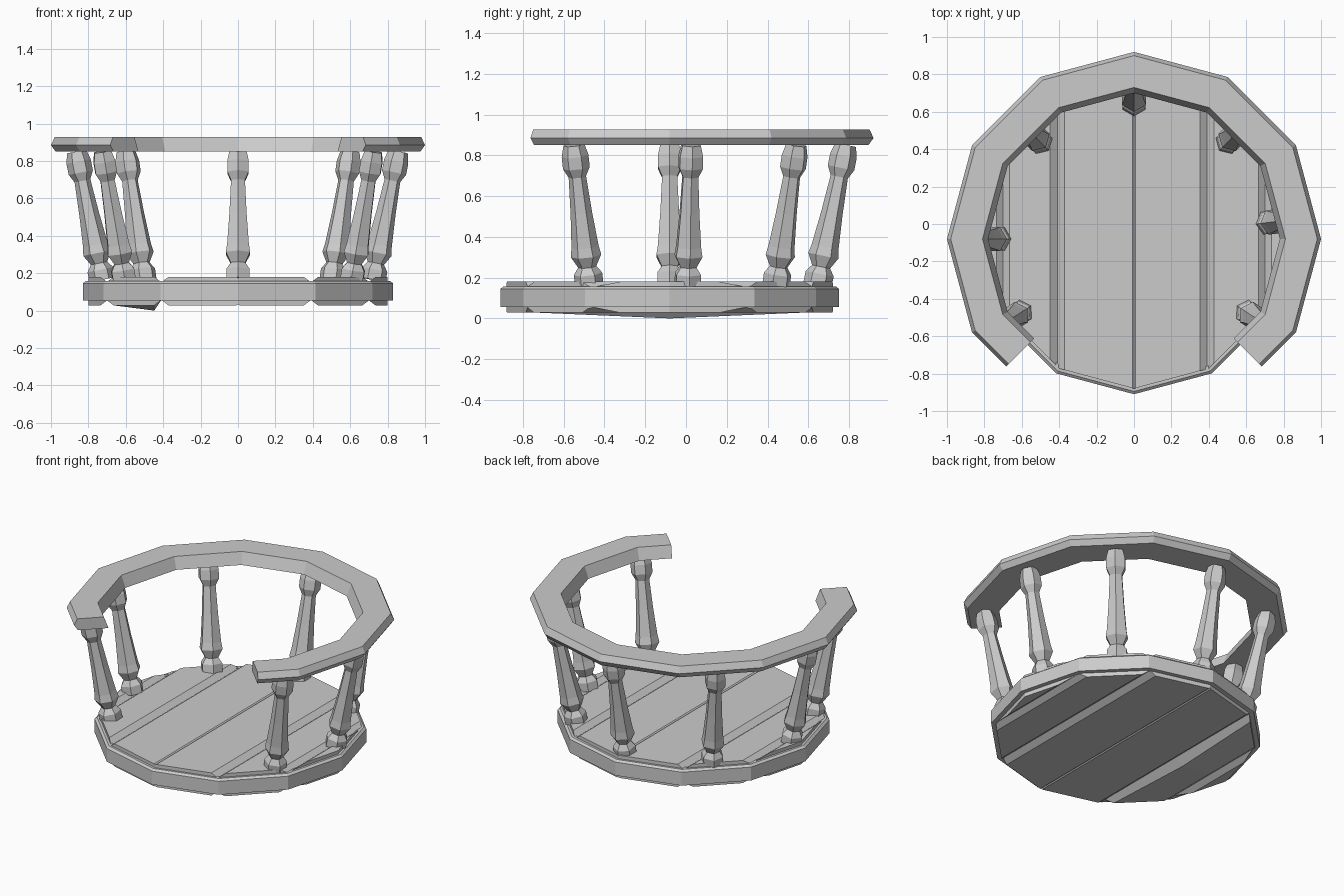
import bpy, bmesh, math
from mathutils import Vector, Matrix

if "Cube" in bpy.data.objects:
    bpy.data.objects.remove(bpy.data.objects["Cube"])

CY = -0.08  # centre of the round platform along y
wood = bpy.data.materials.new("grey wood")
wood.diffuse_color = (0.6, 0.6, 0.6, 1)
wood.use_nodes = True
wood.node_tree.nodes["Principled BSDF"].inputs["Base Color"].default_value = wood.diffuse_color


def finish(bm, name):
    bmesh.ops.recalc_face_normals(bm, faces=bm.faces)
    me = bpy.data.meshes.new(name)
    bm.to_mesh(me)
    bm.free()
    me.materials.append(wood)
    ob = bpy.data.objects.new(name, me)
    bpy.context.collection.objects.link(ob)
    return ob


def polar(deg, r, z):
    a = math.radians(deg)
    return Vector((r * math.cos(a), CY + r * math.sin(a), z))


def sweep(name, stations, section, closed):
    """Sweep an (r, z) section through (angle, radius factor) stations."""
    bm = bmesh.new()
    rings = [[bm.verts.new(polar(a, r * f, z)) for r, z in section] for a, f in stations]
    n, m = len(rings), len(section)
    for i in range(n if closed else n - 1):
        p, q = rings[i], rings[(i + 1) % n]
        for j in range(m):
            k = (j + 1) % m
            bm.faces.new((p[j], p[k], q[k], q[j]))
    if not closed:
        bm.faces.new(rings[0])
        bm.faces.new(rings[-1])
    return finish(bm, name)


# Band around the floor
sweep("floor_band", [(30 * i, 1) for i in range(12)],
      [(0.785, 0.055), (0.83, 0.055), (0.83, 0.145), (0.815, 0.157), (0.785, 0.157)], True)

# Hand rail, open at the front, with its ends halfway along a side
half = math.cos(math.radians(15))
stations = [(-45, half)] + [(a, 1) for a in range(-30, 211, 30)] + [(225, half)]
sweep("hand_rail", stations,
      [(0.78, 0.85), (0.975, 0.85), (1.0, 0.885), (0.98, 0.927), (0.81, 0.927)], False)


# Floor planks with chamfered long edges
def cut(bm, co, no):
    geom = bm.verts[:] + bm.edges[:] + bm.faces[:]
    res = bmesh.ops.bisect_plane(bm, geom=geom, plane_co=co, plane_no=no, clear_outer=True)
    edges = [e for e in res["geom_cut"] if isinstance(e, bmesh.types.BMEdge)]
    if edges:
        bmesh.ops.edgeloop_fill(bm, edges=edges)


def plank(name, x0, x1, c0, c1, sag=0):
    bm = bmesh.new()
    lo = [bm.verts.new(polar(30 * i, 0.80, 0.028)) for i in range(12)]
    hi = [bm.verts.new(polar(30 * i, 0.80, 0.18)) for i in range(12)]
    bm.faces.new(lo)
    bm.faces.new(hi)
    for i in range(12):
        k = (i + 1) % 12
        bm.faces.new((lo[i], lo[k], hi[k], hi[i]))
    for x, s, c in ((x0, -1, c0), (x1, 1, c1)):
        if abs(x) > 0.8:
            continue
        cut(bm, (x, 0, 0), (s, 0, 0))
        cut(bm, (x - s * c, 0, 0.18), (0.6 * s, 0, 0.8))
        cut(bm, (x - s * c, 0, 0.028), (0.6 * s, 0, -0.8))
    if sag:  # bulge under the middle of the plank
        bmesh.ops.bisect_plane(bm, geom=bm.verts[:] + bm.edges[:] + bm.faces[:],
                               plane_co=(0, CY, 0), plane_no=(0, 1, 0))
        for v in bm.verts:
            if v.co.z < 0.04 and abs(v.co.y - CY) < 0.01 and v.co.x > (x0 + x1) / 2:
                v.co.z -= sag
    finish(bm, name)


seams = [(-0.9, 0), (-0.7, 0.035), (-0.41, 0.038), (0, 0.008), (0.39, 0.038), (0.7, 0.035), (0.9, 0)]
for i in range(6):
    (a, ca), (b, cb) = seams[i], seams[i + 1]
    plank(f"floor_plank_{i + 1}", a, b, ca, cb, 0.028 if i == 1 else 0)

# Turned balusters leaning outward
PROFILE = [(0.0, 0.070), (0.055, 0.070), (0.09, 0.045), (0.145, 0.075), (0.19, 0.067),
           (0.36, 0.053), (0.54, 0.043), (0.585, 0.066), (0.645, 0.066), (0.70, 0.052)]


def baluster(i, deg):
    base, top = polar(deg, 0.725, 0.165), polar(deg, 0.865, 0.86)
    axis = (top - base).normalized()
    out = (polar(deg, 1, 0) - polar(deg, 0, 0)).normalized()
    side = axis.cross(out).normalized()
    out = side.cross(axis)
    bm = bmesh.new()
    rings = []
    for h, r in PROFILE:
        c = base + axis * h
        rings.append([bm.verts.new(c + r * (out * math.cos(k * math.pi / 3) + side * math.sin(k * math.pi / 3)))
                      for k in range(6)])
    for p, q in zip(rings, rings[1:]):
        for j in range(6):
            k = (j + 1) % 6
            bm.faces.new((p[j], p[k], q[k], q[j]))
    bm.faces.new(rings[0])
    bm.faces.new(rings[-1])
    finish(bm, f"baluster_{i + 1}")


for i, deg in enumerate((-33, 7, 46, 90, 134, 180, 213)):
    baluster(i, deg)
